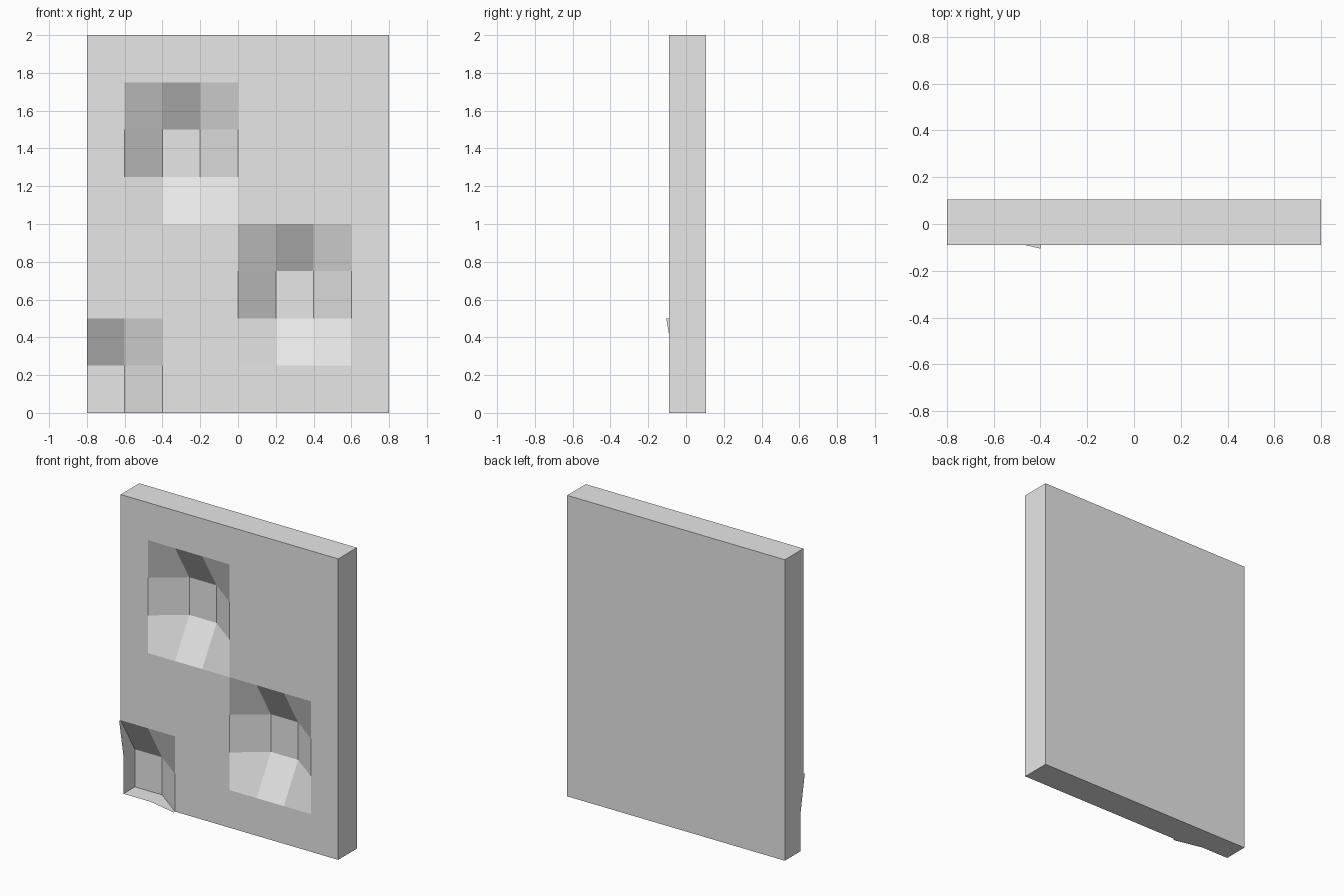
import bpy

if "Cube" in bpy.data.objects:
    bpy.data.objects.remove(bpy.data.objects["Cube"])

FRONT, BACK, DENT = -0.09, 0.105, 0.06   # y of front face, back face, dent floors
LIP, INSET = -0.105, -0.06               # y of flared tip and set-back rim at open corner
DX, DZ, N = 0.2, 0.25, 8                 # grid cell size and count

grey = bpy.data.materials.new("plain_grey")
grey.diffuse_color = (0.8, 0.8, 0.8, 1)
grey.use_nodes = True
grey.node_tree.nodes["Principled BSDF"].inputs["Base Color"].default_value = grey.diffuse_color


def add_mesh(name, verts, faces):
    mesh = bpy.data.meshes.new(name)
    mesh.from_pydata(verts, [], faces)
    mesh.materials.append(grey)
    mesh.update()
    obj = bpy.data.objects.new(name, mesh)
    bpy.context.collection.objects.link(obj)
    return obj


# Front panel: square grid with three cells pushed in (column, row from lower left)
dent_cells = [(2, 5), (5, 2), (0, 0)]
sunk = {(c + i, r + j) for c, r in dent_cells for i in (0, 1) for j in (0, 1)}
verts = [(-0.8 + i * DX, DENT if (i, j) in sunk else FRONT, j * DZ)
         for j in range(N + 1) for i in range(N + 1)]
faces = []
for j in range(N):
    for i in range(N):
        a = j * (N + 1) + i
        faces.append((a, a + 1, a + N + 2, a + N + 1))
add_mesh("dented_front", verts, faces)

# Back, top and right side: plain walls
add_mesh("back_panel",
         [(0.8, BACK, 0), (-0.8, BACK, 0), (-0.8, BACK, 2), (0.8, BACK, 2)], [(0, 1, 2, 3)])
add_mesh("top_wall",
         [(-0.8, FRONT, 2), (0.8, FRONT, 2), (0.8, BACK, 2), (-0.8, BACK, 2)], [(0, 1, 2, 3)])
add_mesh("right_wall",
         [(0.8, FRONT, 0), (0.8, BACK, 0), (0.8, BACK, 2), (0.8, FRONT, 2)], [(0, 1, 2, 3)])


# Left and bottom walls: set back beside the open corner dent, with a small flared tip
def notched_wall(length, corner, end):
    """Outline as (distance from the corner, y)."""
    return [(0, INSET), (corner, INSET), (end, LIP), (end, FRONT),
            (length, FRONT), (length, BACK), (0, BACK)]


left = [(-0.8, y, d) for d, y in notched_wall(2.0, DZ, 2 * DZ)]
add_mesh("left_wall", left, [tuple(range(7))])
bottom = [(-0.8 + d, y, 0) for d, y in notched_wall(1.6, DX, 2 * DX)]
add_mesh("bottom_wall", bottom, [tuple(reversed(range(7)))])
